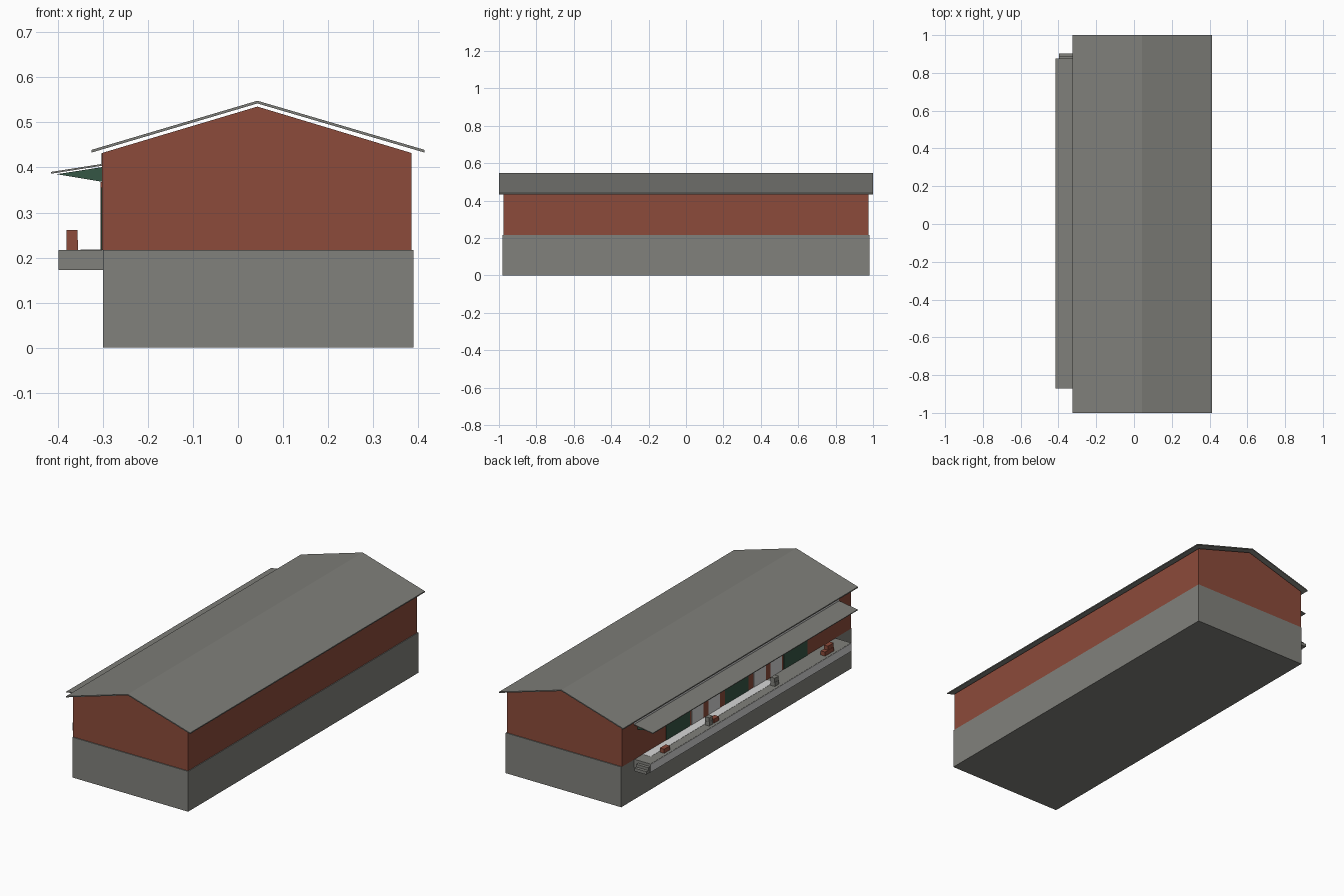
import bpy

cube = bpy.data.objects.get("Cube")
if cube:
    bpy.data.objects.remove(cube, do_unlink=True)


def material(name, r, g, b):
    m = bpy.data.materials.new(name)
    m.use_nodes = True
    m.diffuse_color = (r, g, b, 1)
    m.node_tree.nodes["Principled BSDF"].inputs["Base Color"].default_value = (r, g, b, 1)
    return m


concrete = material("concrete grey", 0.22, 0.22, 0.20)
roofing = material("roof grey", 0.21, 0.21, 0.192)
brick = material("brick red", 0.262, 0.07, 0.043)
green = material("dark green", 0.036, 0.092, 0.06)
pale = material("pale grey", 0.68, 0.68, 0.68)


def prism(name, profile, y0, y1, mat):
    """Extrude an x-z profile along y."""
    n = len(profile)
    verts = [(x, y, z) for y in (y0, y1) for x, z in profile]
    faces = [tuple(range(n)), tuple(reversed(range(n, 2 * n)))]
    for i in range(n):
        j = (i + 1) % n
        faces.append((j, i, n + i, n + j))
    mesh = bpy.data.meshes.new(name)
    mesh.from_pydata(verts, [], faces)
    mesh.materials.append(mat)
    obj = bpy.data.objects.new(name, mesh)
    bpy.context.collection.objects.link(obj)
    return obj


def box(name, x, y, z, mat):
    profile = [(x[0], z[0]), (x[1], z[0]), (x[1], z[1]), (x[0], z[1])]
    return prism(name, profile, y[0], y[1], mat)


# Foundation and gabled brick hall
wall_x, ridge_x, floor = -0.302, 0.043, 0.217
box("foundation", (-0.30, 0.389), (-0.98, 0.98), (0, floor), concrete)
prism("brick_hall", [(wall_x, floor), (0.385, floor), (0.385, 0.432),
                     (ridge_x, 0.535), (wall_x, 0.432)], -0.975, 0.975, brick)

# Thin roof sheet, held just above the gables
t = 0.006
prism("main_roof", [(-0.325, 0.433), (ridge_x, 0.548 - t), (0.414, 0.433),
                    (0.414, 0.433 + t), (ridge_x, 0.548), (-0.325, 0.433 + t)], -1, 1, roofing)

# Loading dock with pale edge and walkway, and end steps
box("loading_dock", (-0.397, -0.30), (-0.84, 0.87), (0.172, floor), concrete)
box("dock_edge", (-0.399, -0.397), (-0.84, 0.87), (0.173, floor - 0.001), pale)
box("dock_walkway", (-0.35, -0.302), (-0.25, 0.8), (floor, floor + 0.001), pale)
for i in range(2):
    y = 0.87 + i * 0.0165
    box("dock_step", (-0.396, -0.325), (y, y + 0.0165), (0.172, 0.203 - i * 0.015), concrete)

# Awning with triangular brackets and the pale wall band above it
prism("awning", [(-0.415, 0.386), (-0.30, 0.404), (-0.30, 0.408), (-0.415, 0.390)],
      -0.87, 0.875, roofing)
box("upper_wall_band", (-0.304, -0.301), (-0.87, 0.875), (0.406, 0.431), pale)
for i in range(13):
    y = -0.84 + i * 0.14
    prism("awning_bracket", [(-0.402, 0.385), (-0.30, 0.368), (-0.30, 0.401)],
          y - 0.005, y + 0.005, green)

# Freight doors, with pale bays and brick pilasters between them
for y in (-0.5, 0, 0.5):
    box("freight_door", (-0.304, -0.301), (y - 0.1, y + 0.1), (floor, 0.355), green)
for s in (-0.265, 0.265):
    for d in (-0.07, 0.07):
        box("pale_bay", (-0.304, -0.301), (s + d - 0.05, s + d + 0.05), (floor, 0.355), pale)
    box("pilaster", (-0.305, -0.30), (s - 0.02, s + 0.02), (floor, 0.368), brick)

# Freight left on the dock
crates = [(-0.69, 0.025, brick, 2), (-0.66, 0.02, brick, 1), (-0.23, 0.018, concrete, 2),
          (0.285, 0.02, brick, 1), (0.33, 0.016, concrete, 2), (0.705, 0.025, brick, 1)]
for y, half, mat, count in crates:
    for k in range(count):
        z = floor + k * 0.022
        inset = k * 0.001
        box("crate", (-0.381 + inset, -0.355 - inset), (y - half + inset, y + half - inset),
            (z, z + 0.022), mat)
